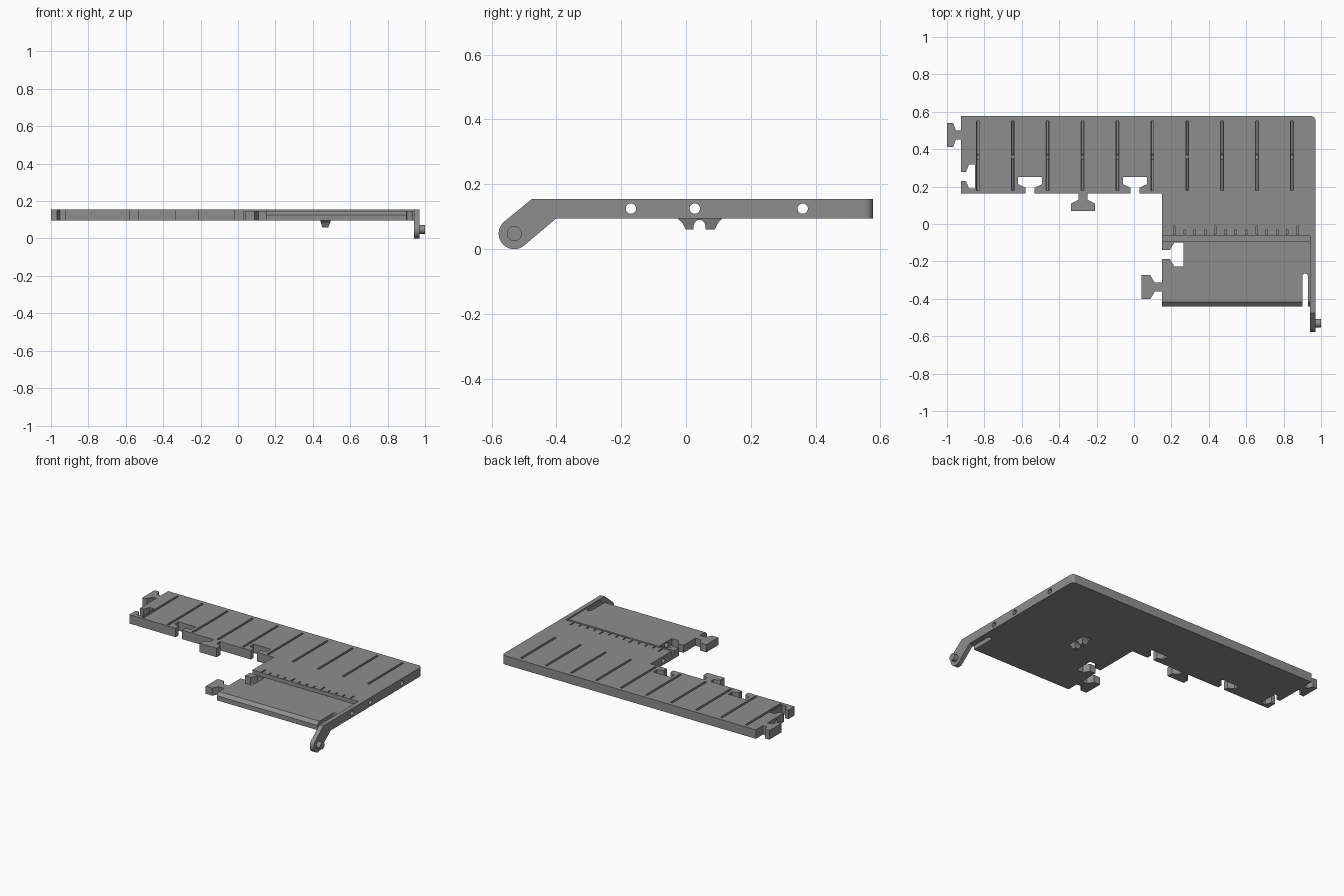
import bpy, bmesh, math
from mathutils import Vector

if "Cube" in bpy.data.objects:
    bpy.data.objects.remove(bpy.data.objects["Cube"])

Z0, Z1 = 0.095, 0.155
GREY = bpy.data.materials.new("grey")
GREY.diffuse_color = (0.27, 0.27, 0.27, 1)
GREY.use_nodes = True
GREY.node_tree.nodes["Principled BSDF"].inputs["Base Color"].default_value = GREY.diffuse_color


def prism(bm, base, offset):
    """Extrude a closed loop of 3D points by an offset vector."""
    face = bm.faces.new([bm.verts.new(p) for p in base])
    new = bmesh.ops.extrude_face_region(bm, geom=[face])["geom"]
    verts = [v for v in new if isinstance(v, bmesh.types.BMVert)]
    bmesh.ops.translate(bm, verts=verts, vec=offset)


def arc(cx, cy, r, a0, a1, n):
    return [(cx + r * math.cos(math.radians(a0 + (a1 - a0) * i / n)),
             cy + r * math.sin(math.radians(a0 + (a1 - a0) * i / n))) for i in range(n + 1)]


def along_x(bm, profile, x0, x1):
    prism(bm, [(x0, y, z) for y, z in profile], (x1 - x0, 0, 0))


def make(name, bm):
    bmesh.ops.recalc_face_normals(bm, faces=bm.faces)
    me = bpy.data.meshes.new(name)
    bm.to_mesh(me)
    bm.free()
    me.materials.append(GREY)
    ob = bpy.data.objects.new(name, me)
    bpy.context.collection.objects.link(ob)
    return ob


def select(ob):
    bpy.ops.object.select_all(action='DESELECT')
    ob.select_set(True)
    bpy.context.view_layer.objects.active = ob


def cut(ob, bm):
    cutter = make("cutter", bm)
    cutter.hide_render = True
    mod = ob.modifiers.new("cut", 'BOOLEAN')
    mod.operation, mod.solver, mod.object = 'DIFFERENCE', 'EXACT', cutter
    select(ob)
    bpy.ops.object.modifier_apply(modifier=mod.name)
    bpy.data.objects.remove(cutter)


def smooth(ob):
    select(ob)
    bpy.ops.object.shade_smooth_by_angle(angle=math.radians(30))


def joint(x, y, u, depth):
    """Interlocking T joint on an edge running along u: tab if depth > 0, socket if < 0."""
    u = Vector(u)
    n = Vector((u.y, -u.x))
    shape = [(-.024, 0), (-.024, .36), (-.064, .57), (-.064, 1),
             (.064, 1), (.064, .57), (.024, .36), (.024, 0)]
    return [tuple(Vector((x, y)) + u * t + n * d * depth) for t, d in shape]


# Main plate outline, counter-clockwise, with tabs, sockets and the slit
DOWN, RIGHT = (0, -1), (1, 0)
outline = arc(.945, .552, .025, 0, 90, 6) + [(-.925, .577)]
outline += joint(-.925, .476, DOWN, .075) + joint(-.925, .254, DOWN, -.075)
outline += [(-.925, .163)]
outline += joint(-.555, .163, RIGHT, -.087) + joint(-.272, .163, RIGHT, .093)
outline += joint(.005, .163, RIGHT, -.087) + [(.15, .163)]
outline += joint(.15, -.163, DOWN, -.115) + joint(.15, -.338, DOWN, .11)
outline += [(.15, -.44), (.90, -.44)] + arc(.915, -.28, .015, 180, 0, 8)
outline += [(.93, -.44), (.94, -.44), (.94, -.40), (.97, -.40)]
bm = bmesh.new()
prism(bm, [(x, y, Z0) for x, y in outline], (0, 0, Z1 - Z0))
plate = make("main_plate", bm)

# Lowered front deck with long channel and chamfered front edge
bm = bmesh.new()
along_x(bm, [(-.062, .2), (-.062, .13), (-.09, .13), (-.09, .146), (-.418, .146),
             (-.445, .122), (-.5, .122), (-.5, .2)], -.1, .94)
cut(plate, bm)

# Cross grooves and ruler ticks in the top
bm = bmesh.new()
for i in range(10):
    x = -.835 + i * .1866
    prism(bm, [(x - .008, .18, .16), (x + .008, .18, .16), (x + .005, .18, .135),
               (x - .005, .18, .135)], (0, .37, 0))
for i in range(13):
    x = .215 + i * .055
    top = -.012 if i % 4 == 0 else -.03
    prism(bm, [(x - .004, -.055, .16), (x + .004, -.055, .16), (x + .004, -.055, .145),
               (x - .004, -.055, .145)], (0, top + .055, 0))
cut(plate, bm)

# Rod holes running the whole width
bm = bmesh.new()
for y in (-.17, .027, .36):
    along_x(bm, arc(y, .125, .016, 0, 345, 23), -1.2, 1.2)
cut(plate, bm)
smooth(plate)

# Hinge arm continuing the right edge
bm = bmesh.new()
along_x(bm, [(-.40, Z0), (-.40, Z1), (-.475, Z1)] + arc(-.53, .048, .048, 130, 308, 20), .94, .97)
smooth(make("hinge_arm", bm))

# Hinge pin
bm = bmesh.new()
along_x(bm, arc(-.53, .048, .023, 0, 348.75, 31), .97, 1.0)
smooth(make("hinge_pin", bm))

# Flared clip under the plate: arched profile, narrower at the bottom
bm = bmesh.new()
clip = [(-.026, Z0), (-.012, .082), (0, .06), (.023, .06)]
clip += arc(.0415, .072, .018, 180, 0, 10)
clip += [(.06, .06), (.088, .06), (.1, .082), (.113, Z0)]
along_x(bm, clip, .44, .495)
for v in bm.verts:
    v.co.x = .4675 + (v.co.x - .4675) * (.6 + .4 * (v.co.z - .06) / (Z0 - .06))
make("underside_clip", bm)
